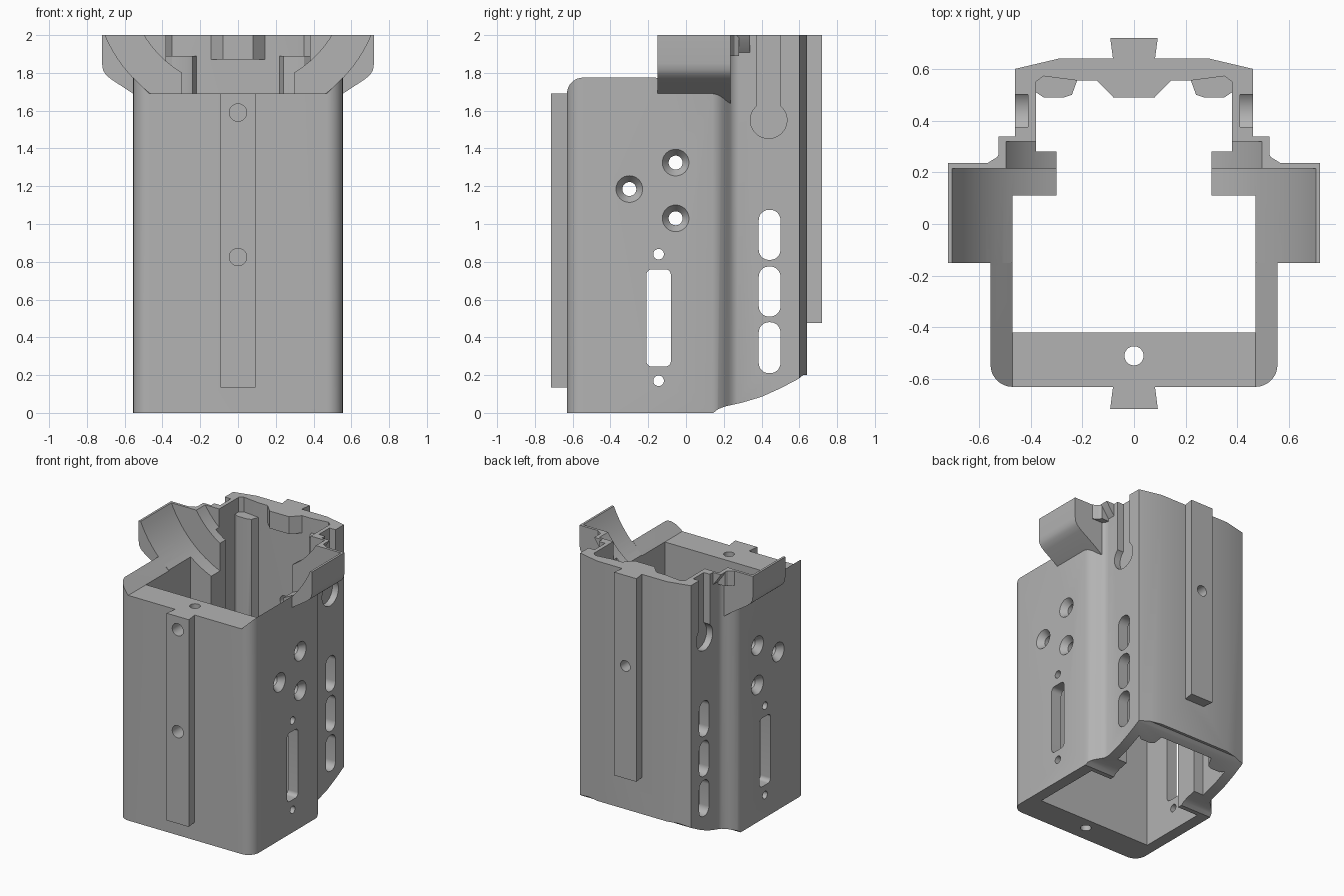
import bpy, bmesh
from math import sin, cos, pi, radians

if "Cube" in bpy.data.objects:
    bpy.data.objects.remove(bpy.data.objects["Cube"])

grey = bpy.data.materials.new("plain grey")
grey.use_nodes = True
colour = (0.45, 0.45, 0.45, 1)
grey.diffuse_color = colour
grey.node_tree.nodes["Principled BSDF"].inputs["Base Color"].default_value = colour


def place(axis, a, b, t):
    return {"x": (t, a, b), "y": (a, t, b), "z": (a, b, t)}[axis]


def prism(name, pts, axis, lo, hi, pts_hi=None):
    """Extrude an outline along an axis, optionally to a second outline."""
    bm = bmesh.new()
    low = [bm.verts.new(place(axis, a, b, lo)) for a, b in pts]
    high = [bm.verts.new(place(axis, a, b, hi)) for a, b in (pts_hi or pts)]
    bm.faces.new(low)
    bm.faces.new(high)
    n = len(pts)
    for i in range(n):
        j = (i + 1) % n
        bm.faces.new((low[i], low[j], high[j], high[i]))
    bmesh.ops.recalc_face_normals(bm, faces=bm.faces)
    mesh = bpy.data.meshes.new(name)
    bm.to_mesh(mesh)
    bm.free()
    obj = bpy.data.objects.new(name, mesh)
    bpy.context.collection.objects.link(obj)
    mesh.materials.append(grey)
    return obj


def arc(cx, cy, r, start, end, n=8):
    angles = [radians(start + (end - start) * i / n) for i in range(n + 1)]
    return [(cx + r * cos(a), cy + r * sin(a)) for a in angles]


def circle(cx, cy, r, n=32):
    return arc(cx, cy, r, 0, 360, n)[:-1]


def rounded(a0, a1, b0, b1, r):
    """Rectangle outline with round corners."""
    return (arc(a1 - r, b1 - r, r, 0, 90) + arc(a0 + r, b1 - r, r, 90, 180)
            + arc(a0 + r, b0 + r, r, 180, 270) + arc(a1 - r, b0 + r, r, 270, 360))


def mirrored(half):
    """Close a right-half outline by reflecting it across x = 0."""
    return half + [(-a, b) for a, b in reversed(half)]


def combine(target, tool, operation):
    mod = target.modifiers.new("combine", "BOOLEAN")
    mod.operation = operation
    mod.solver = "EXACT"
    mod.object = tool
    bpy.context.view_layer.objects.active = target
    bpy.ops.object.modifier_apply(modifier=mod.name)
    bpy.data.objects.remove(tool)


# Outer shell: wide rounded front, narrower back with a shallow ridge
shell = prism("housing", mirrored(
    arc(0.47, -0.545, 0.085, -90, 0)
    + [(0.555, 0.14), (0.548, 0.165), (0.53, 0.19), (0.49, 0.225), (0.47, 0.245),
       (0.46, 0.27), (0.46, 0.6), (0.29, 0.64)]), "z", 0, 2)


def add(tool):
    combine(shell, tool, "UNION")


def cut(tool):
    combine(shell, tool, "DIFFERENCE")


BARREL_Z, BIG_R, SMALL_R = 2.3, 0.765, 0.58

# Side ears and the collar bumps behind them
ear = [(0.45, 1.62), (0.5, 1.65), (0.555, 1.69), (0.67, 1.765), (0.7, 1.79),
       (0.715, 1.815), (0.72, 1.85), (0.72, 2), (0.45, 2)]
collar = [(0.42, 2)] + [p for p in arc(0, BARREL_Z, 0.605, -46, -29.8, 10)]
collar[-1] = (collar[-1][0], 2)
fillet = [(0.45, 0.22), (0.585, 0.22), (0.56, 0.24), (0.53, 0.258), (0.518, 0.28),
          (0.45, 0.28)]
for side in (1, -1):
    add(prism("ear", [(side * a, b) for a, b in ear], "y", -0.15, 0.235))
    add(prism("collar", [(side * a, b) for a, b in collar], "y", 0.2, 0.338))
    add(prism("collar_fillet", [(side * a, b) for a, b in fillet], "z", 1.89, 2))

# Dovetail rails on front and back
for name, y0, y1, z0, z1 in (("front_rail", -0.62, -0.715, 0.135, 1.69),
                             ("back_rail", 0.63, 0.72, 0.475, 2)):
    add(prism(name, [(-0.08, z0), (0.08, z0), (0.08, z1), (-0.08, z1)], "y", y0, y1,
              [(-0.092, z0), (0.092, z0), (0.092, z1), (-0.092, z1)]))

# Main cavity with full-height ribs and back corner pillars
cut(prism("cavity", mirrored(
    [(0.47, -0.42), (0.47, 0.11), (0.3, 0.11), (0.3, 0.28), (0.38, 0.28), (0.38, 0.51),
     (0.35, 0.49), (0.27, 0.49), (0.24, 0.5), (0.22, 0.555)]), "z", -0.1, 2.1))
# Wider upper cavity above the pillars
cut(prism("upper_cavity", mirrored(
    [(0.38, 0.3), (0.38, 0.55), (0.35, 0.572), (0.22, 0.555)]), "z", 1.89, 2.1))
# Catch block at the top of the back wall
add(prism("catch_block", mirrored(
    [(0.08, 0.49), (0.145, 0.557), (0.145, 0.59)]), "z", 1.87, 2))

# Open top: chamfered front and stepped round seat
cut(prism("front_opening", mirrored(
    [(0.47, 1.69), (0.62, 1.84), (0.62, 2.1)]), "y", -0.8, -0.15))
cut(prism("big_seat", circle(0, BARREL_Z, BIG_R, 96), "y", -0.16, 0.215))
cut(prism("small_seat", circle(0, BARREL_Z, SMALL_R, 96), "y", 0.2, 0.32))

# Sloped underside at the back
cut(prism("underside", [(0.145, -0.1), (0.145, 0), (0.17, 0.02), (0.21, 0.035), (0.3, 0.055),
                        (0.4, 0.085), (0.5, 0.13), (0.595, 0.18), (0.62, 0.2), (0.8, 0.2),
                        (0.8, -0.1)], "x", -0.7, 0.7))

# Slots, windows and screw holes straight through both sides
for z0, z1 in ((0.21, 0.48), (0.51, 0.775), (0.81, 1.075)):
    cut(prism("vent", rounded(0.385, 0.5, z0, z1, 0.054), "x", -0.8, 0.8))
cut(prism("window", rounded(-0.21, -0.08, 0.245, 0.76, 0.03), "x", -0.8, 0.8))
for z in (0.17, 0.84):
    cut(prism("window_screw", circle(-0.145, z, 0.028), "x", -0.8, 0.8))
for y, z in ((-0.055, 1.325), (-0.3, 1.185), (-0.055, 1.03)):
    cut(prism("side_screw", circle(y, z, 0.037), "x", -0.8, 0.8))
    for side in (1, -1):
        cut(prism("countersink", circle(y, z, 0.037), "x", side * 0.51, side * 0.5555,
                  circle(y, z, 0.071)))

# Keyhole recesses high on the sides
keyhole = [(0.5, 2.1), (0.375, 2.1)] + arc(0.4375, 1.55, 0.097, 130, 410, 32)
for side in (1, -1):
    cut(prism("keyhole", keyhole, "x", side * 0.41, side * 0.6))

# Screw holes in the rails and down the front wall
cut(prism("front_wall_bore", circle(0, -0.51, 0.037), "z", -0.1, 2.1))
for z in (0.825, 1.59):
    cut(prism("front_rail_hole", circle(0, z, 0.046), "y", -0.8, -0.46))
cut(prism("back_rail_hole", circle(0, 1.32, 0.04), "y", 0.5, 0.8))

# Smooth the curves and keep the edges crisp
bpy.ops.object.select_all(action="DESELECT")
shell.select_set(True)
bpy.context.view_layer.objects.active = shell
bpy.ops.object.shade_smooth_by_angle(angle=radians(28))
